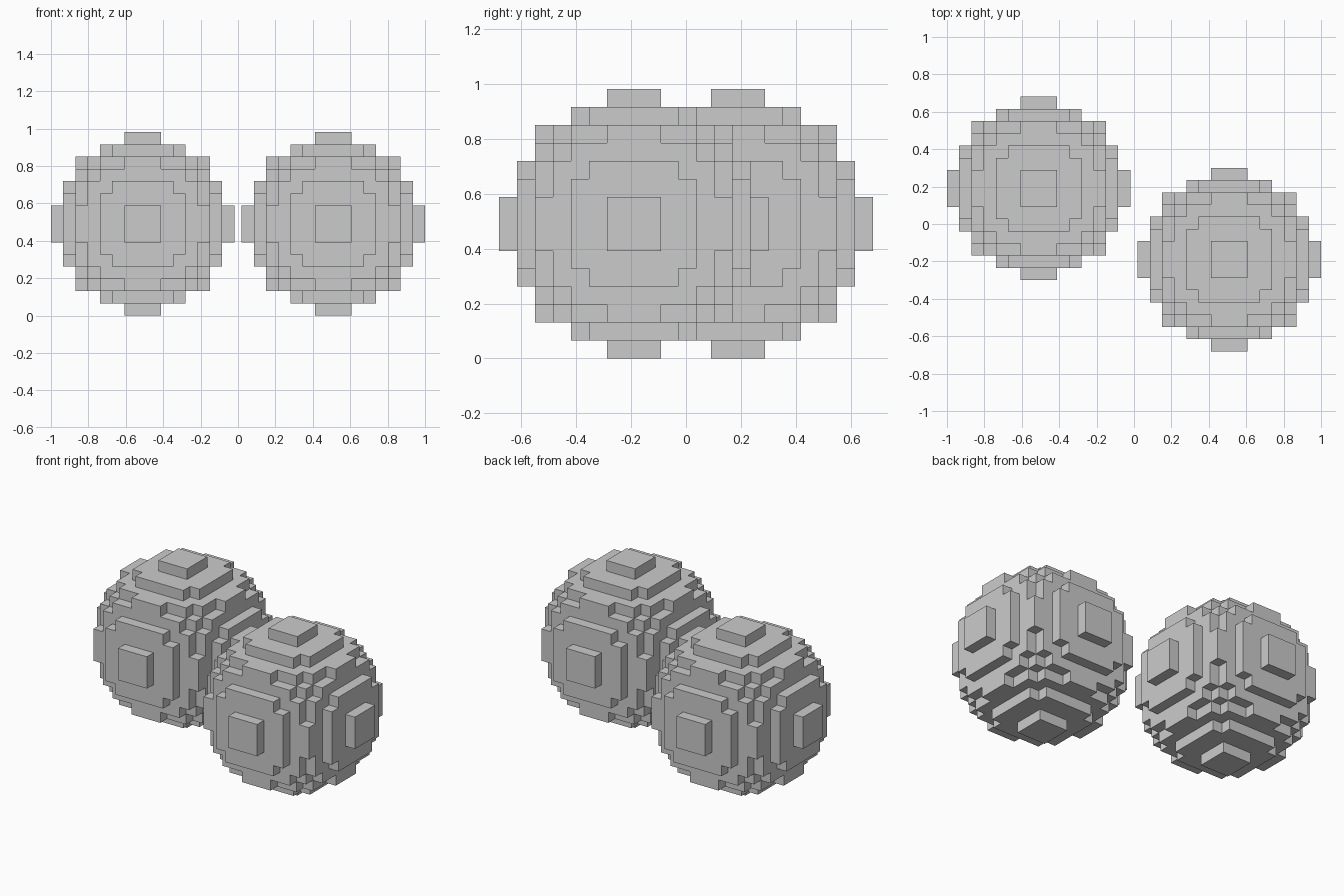
import bpy, bmesh
from mathutils import Vector

if "Cube" in bpy.data.objects:
    bpy.data.objects.remove(bpy.data.objects["Cube"])

STEP = 0.0654      # block size
N = 7              # blocks from centre to edge (15 across)
R2 = 51            # squared radius in blocks


def inside(p):
    return p.length_squared <= R2 + 0.1


def block_ball_mesh():
    # outer skin of a ball made of cubes
    bm = bmesh.new()
    span = range(-N, N + 1)
    axes = [Vector((1, 0, 0)), Vector((0, 1, 0)), Vector((0, 0, 1))]
    for x in span:
        for y in span:
            for z in span:
                p = Vector((x, y, z))
                if not inside(p):
                    continue
                for i, axis in enumerate(axes):
                    for side in (1, -1):
                        n = axis * side
                        if inside(p + n):
                            continue
                        u = axes[(i + 1) % 3] * 0.5
                        v = axes[(i + 2) % 3] * 0.5 * side
                        c = p + n * 0.5
                        corners = (c - u - v, c + u - v, c + u + v, c - u + v)
                        bm.faces.new([bm.verts.new(q * STEP) for q in corners])
    # weld and merge coplanar squares into flat steps
    bmesh.ops.remove_doubles(bm, verts=bm.verts[:], dist=0.001)
    bmesh.ops.dissolve_limit(bm, angle_limit=0.01, verts=bm.verts[:], edges=bm.edges[:])
    mesh = bpy.data.meshes.new("block_ball")
    bm.to_mesh(mesh)
    bm.free()
    return mesh


# two identical balls placed diagonally
mesh = block_ball_mesh()
for name, sx in (("left_ball", -1), ("right_ball", 1)):
    ob = bpy.data.objects.new(name, mesh)
    ob.location = (0.5095 * sx, -0.19 * sx, STEP * (N + 0.5))
    bpy.context.collection.objects.link(ob)
